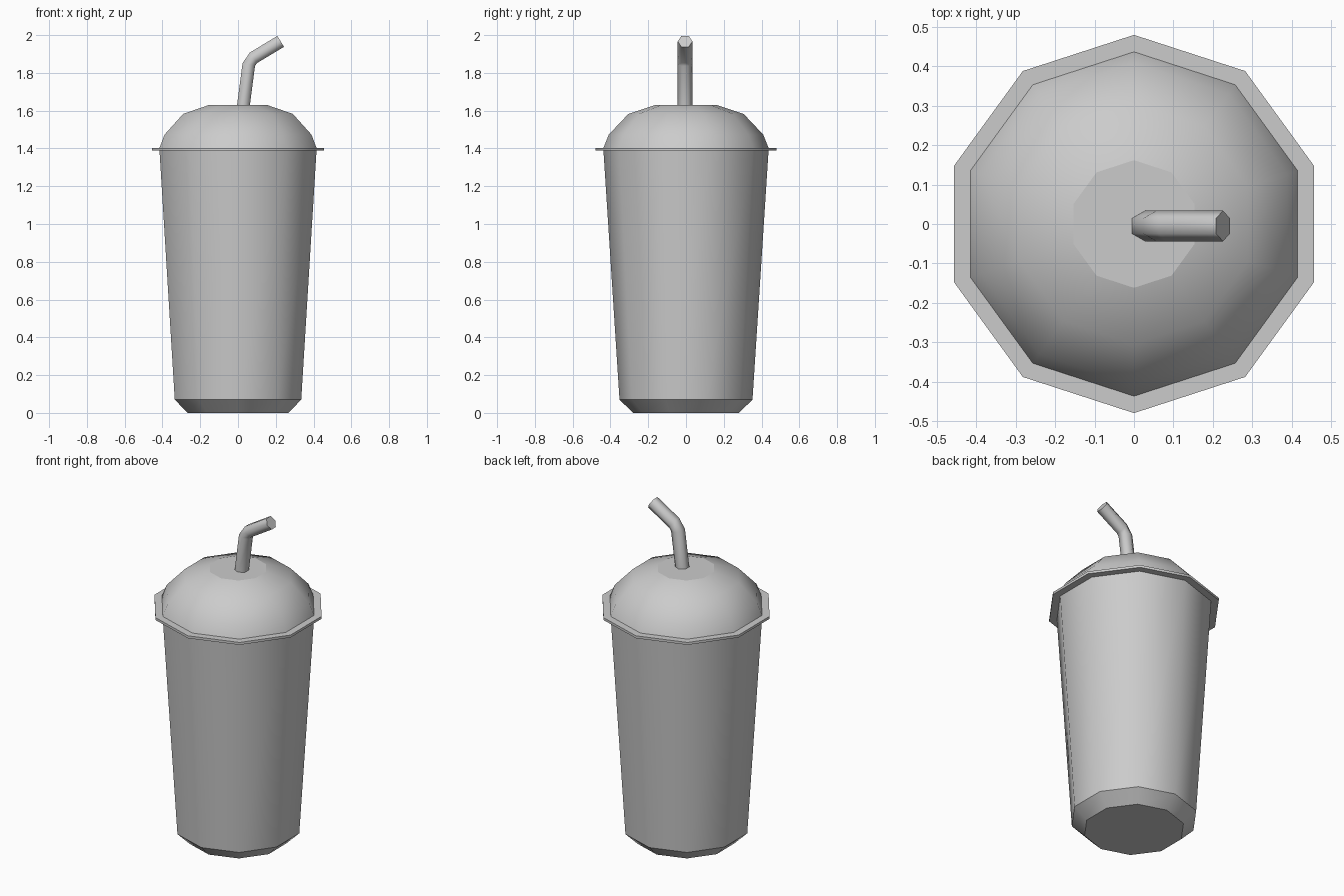
import bpy, bmesh
from math import sin, cos, pi, radians
from mathutils import Vector, Matrix

if "Cube" in bpy.data.objects:
    bpy.data.objects.remove(bpy.data.objects["Cube"])

SIDES = 10

grey = bpy.data.materials.new("plain grey")
grey.use_nodes = True
colour = (0.6, 0.6, 0.6, 1)
grey.diffuse_color = colour
grey.node_tree.nodes["Principled BSDF"].inputs["Base Color"].default_value = colour


def ring(bm, radius, matrix, sides):
    # Polygon with one corner on the +y axis
    angles = [pi / 2 + 2 * pi * i / sides for i in range(sides)]
    return [bm.verts.new(matrix @ Vector((radius * cos(a), radius * sin(a), 0)))
            for a in angles]


def skin(name, rings, sides, caps=(), loop=False, sharp_angle=38):
    # Bridge a list of (radius, matrix) rings into a smooth shaded tube
    bm = bmesh.new()
    loops = [ring(bm, r, m, sides) for r, m in rings]
    pairs = list(zip(loops, loops[1:]))
    if loop:
        pairs.append((loops[-1], loops[0]))
    for low, high in pairs:
        for i in range(sides):
            j = (i + 1) % sides
            bm.faces.new((low[i], low[j], high[j], high[i]))
    if "bottom" in caps:
        bm.faces.new(loops[0][::-1])
    if "top" in caps:
        bm.faces.new(loops[-1])
    mesh = bpy.data.meshes.new(name)
    bm.to_mesh(mesh)
    bm.free()
    mesh.materials.append(grey)
    obj = bpy.data.objects.new(name, mesh)
    bpy.context.collection.objects.link(obj)
    bpy.ops.object.select_all(action="DESELECT")
    obj.select_set(True)
    bpy.context.view_layer.objects.active = obj
    bpy.ops.object.shade_smooth_by_angle(angle=radians(sharp_angle))
    return obj


def lathe(name, profile, **options):
    rings = [(r, Matrix.Translation((0, 0, z))) for r, z in profile]
    return skin(name, rings, SIDES, **options)


# Tapered cup with chamfered base
lathe("cup", [(0.28, 0), (0.352, 0.07), (0.437, 1.388)], caps=("bottom",))

# Thin flange between cup and lid
lathe("lid_rim", [(0.435, 1.388), (0.48, 1.388), (0.48, 1.403), (0.435, 1.403)],
      loop=True)

# Domed lid and its flat top
lathe("lid_dome", [(0.437, 1.403), (0.409, 1.473), (0.305, 1.583), (0.162, 1.63)])
lid_top = lathe("lid_top", [(0.162, 1.63)], caps=("top",))

# Bent hexagonal straw: rings sit square to the path
path = [Vector(p) for p in ((0.027, -0.005, 1.615), (0.057, -0.005, 1.844),
                            (0.082, -0.005, 1.88), (0.226, -0.005, 1.967))]
straw_rings = []
for i, point in enumerate(path):
    before = path[max(i - 1, 0)]
    after = path[min(i + 1, len(path) - 1)]
    direction = after - before
    tilt = Vector((0, 0, 1)).rotation_difference(direction).to_matrix().to_4x4()
    straw_rings.append((0.039, Matrix.Translation(point) @ tilt))
skin("straw", straw_rings, 6, caps=("bottom", "top"), sharp_angle=65)
